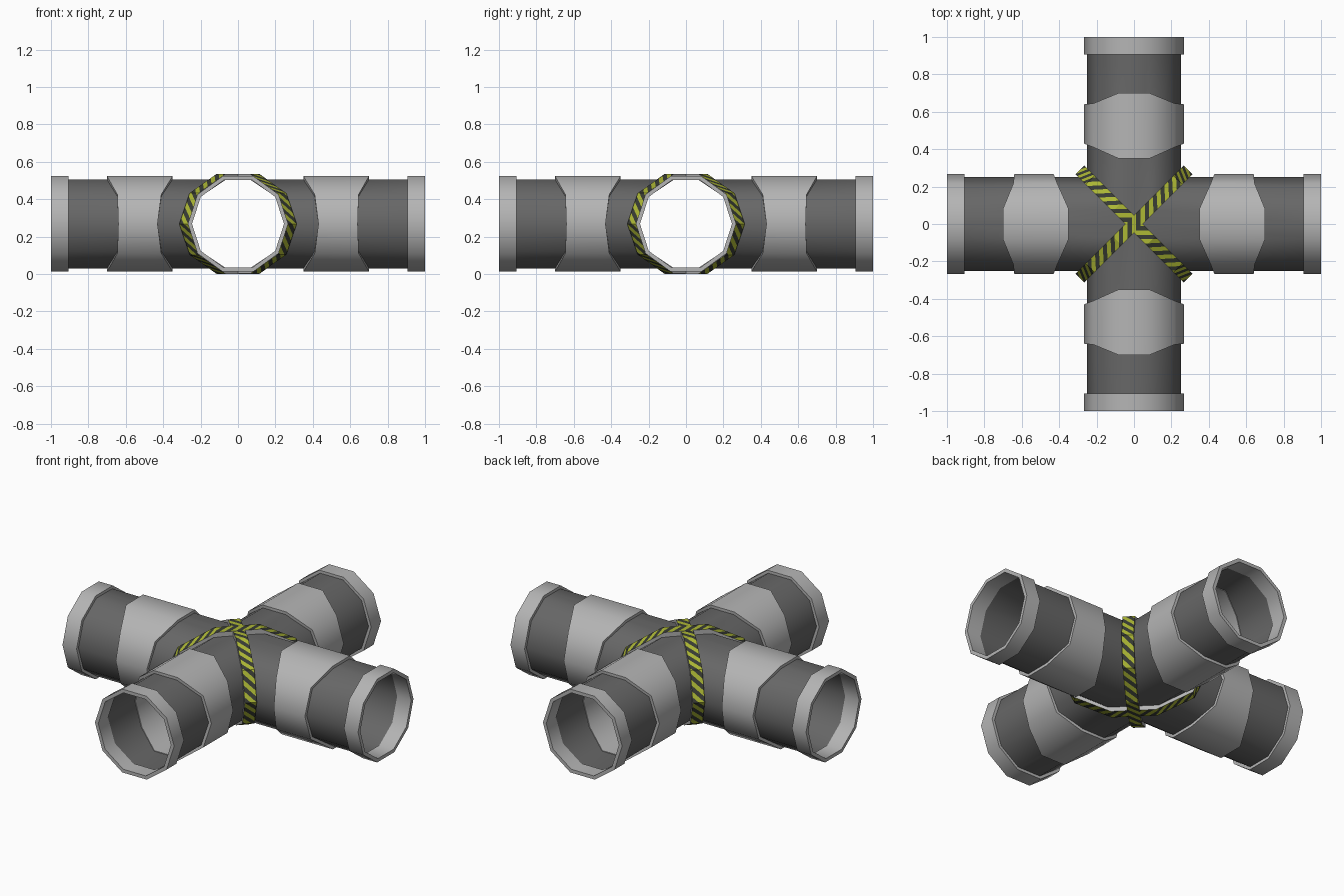
import bpy, bmesh, math
from mathutils import Vector, Matrix

if "Cube" in bpy.data.objects:
    bpy.data.objects.remove(bpy.data.objects["Cube"])

CENTRE_Z = 0.268
PIPE_R, COLLAR_R, BORE_R = 0.25, 0.268, 0.246
# Ten-sided section, with extra points on the middle of the flat top and bottom
ANGLES = sorted(list(range(0, 360, 36)) + [90, 270])


def material(name, rgb):
    m = bpy.data.materials.new(name)
    m.use_nodes = True
    m.diffuse_color = (*rgb, 1)
    bsdf = m.node_tree.nodes["Principled BSDF"]
    bsdf.inputs["Base Color"].default_value = (*rgb, 1)
    bsdf.inputs["Roughness"].default_value = 0.7
    return m


dark = material("dark grey", (0.135, 0.135, 0.135))
light = material("light grey", (0.46, 0.46, 0.46))
yellow = material("hazard yellow", (0.42, 0.48, 0.035))
charcoal = material("charcoal", (0.04, 0.045, 0.035))


def finish(name, bm, mats, smooth=True):
    bmesh.ops.remove_doubles(bm, verts=bm.verts, dist=1e-5)
    bmesh.ops.recalc_face_normals(bm, faces=bm.faces)
    mesh = bpy.data.meshes.new(name)
    bm.to_mesh(mesh)
    bm.free()
    for m in mats:
        mesh.materials.append(m)
    ob = bpy.data.objects.new(name, mesh)
    bpy.context.collection.objects.link(ob)
    if smooth:
        bpy.ops.object.select_all(action="DESELECT")
        ob.select_set(True)
        bpy.context.view_layer.objects.active = ob
        bpy.ops.object.shade_smooth_by_angle(angle=math.radians(40))
    return ob


def section(radius, along):
    """One ring of an arm; along(angle, y) gives the distance from the centre."""
    ring = []
    for a in ANGLES:
        r = radius * (math.cos(math.pi / 10) if a % 180 == 90 else 1)
        y, z = r * math.cos(math.radians(a)), r * math.sin(math.radians(a))
        ring.append(Vector((along(a, y), y, z)))
    return ring


def skin(bm, rings, matrix, closed):
    loops = [[bm.verts.new(matrix @ p) for p in ring] for ring in rings]
    pairs = list(zip(loops, loops[1:]))
    if closed:
        pairs.append((loops[-1], loops[0]))
    for a, b in pairs:
        for i in range(len(a)):
            j = (i + 1) % len(a)
            bm.faces.new((a[i], a[j], b[j], b[i]))


def arm(k):
    return Matrix.Translation((0, 0, CENTRE_Z)) @ Matrix.Rotation(k * math.pi / 2, 4, "Z")


def at(x):
    return lambda a, y: x


def sleeve_edge(top, shoulder, side):
    def along(a, y):
        s = abs(math.sin(math.radians(a)))
        return top if s > 0.9 else shoulder if s > 0.3 else side
    return along


# Crossed pipes, mitred along the diagonals
bm = bmesh.new()
for k in range(4):
    skin(bm, [section(PIPE_R, lambda a, y: abs(y)), section(PIPE_R, at(0.99))], arm(k), False)
finish("crossed_pipes", bm, [dark])

# Notched sleeves and end collars
inner_edge = sleeve_edge(0.35, 0.41, 0.43)
outer_edge = sleeve_edge(0.70, 0.645, 0.64)
for k, side in enumerate(("left", "back", "right", "front")):
    for part, start, end in (("sleeve", inner_edge, outer_edge), ("end_collar", at(0.905), at(1.0))):
        bm = bmesh.new()
        skin(bm, [section(COLLAR_R, start), section(COLLAR_R, end),
                  section(BORE_R, end), section(BORE_R, start)], arm(k), True)
        finish(f"{side}_{part}", bm, [light])

# Striped bands over the diagonal seams
HALF = 0.034
STRIPES = 66


def oval(reach, height):
    return [Vector((reach * math.cos(i * math.pi / 5), 0, height * math.sin(i * math.pi / 5)))
            for i in range(11)]


def band(name, turn, height):
    matrix = Matrix.Translation((0, 0, CENTRE_Z)) @ Matrix.Rotation(turn, 4, "Z")
    path = oval(0.41, height)
    marks = [0]
    for a, b in zip(path, path[1:]):
        marks.append(marks[-1] + (b - a).length)
    total = marks[-1]
    step = total / STRIPES

    # Flat ribbon, cut at the slanted stripes and at the corners
    bm = bmesh.new()
    bm.faces.new([bm.verts.new(p) for p in
                  ((0, -HALF, 0), (total, -HALF, 0), (total, HALF, 0), (0, HALF, 0))])
    cuts = [((i * step, 0, 0), (1, 1, 0)) for i in range(-2, STRIPES + 3)]
    cuts += [((m, 0, 0), (1, 0, 0)) for m in marks[1:-1]]
    for co, no in cuts:
        bmesh.ops.bisect_plane(bm, geom=bm.verts[:] + bm.edges[:] + bm.faces[:],
                               plane_co=co, plane_no=no, dist=1e-6)
    for f in bm.faces:
        c = f.calc_center_median()
        f.material_index = math.floor((c.x + c.y) / step) % 2

    # Wrap the ribbon round the oval
    for v in bm.verts:
        u, across = v.co.x, v.co.y
        i = max(n for n in range(10) if u >= marks[n] - 1e-5 or n == 0)
        p = path[i].lerp(path[i + 1], (u - marks[i]) / (marks[i + 1] - marks[i]))
        v.co = matrix @ Vector((p.x, across, p.z))

    # Grey edges of the band
    inner = oval(0.388, 0.251)
    for offset in (-HALF, HALF):
        shift = Vector((0, offset, 0))
        for i in range(10):
            quad = (path[i], path[i + 1], inner[i + 1], inner[i])
            f = bm.faces.new([bm.verts.new(matrix @ (p + shift)) for p in quad])
            f.material_index = 2
    finish(name, bm, [yellow, charcoal, light], smooth=False)


band("first_striped_band", math.pi / 4, 0.2815)
band("second_striped_band", 3 * math.pi / 4, 0.2795)
